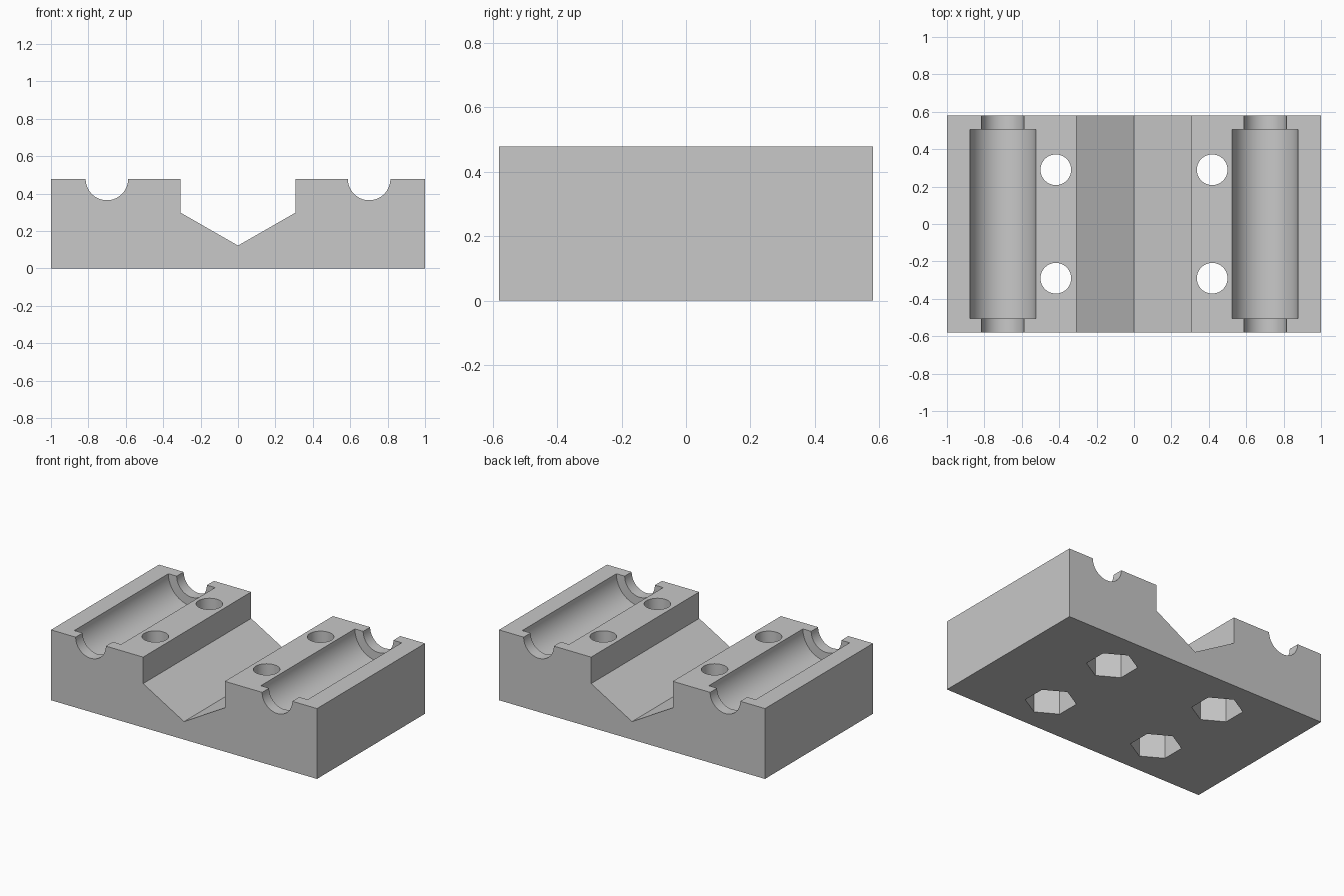
import bpy
import bmesh
from math import radians

if "Cube" in bpy.data.objects:
    bpy.data.objects.remove(bpy.data.objects["Cube"], do_unlink=True)

TOP, HALF_DEPTH = 0.478, 0.58
HOLE_X, HOLE_Y = 0.418, 0.29
GROOVE_X = 0.701

grey = bpy.data.materials.new("plain grey")
grey.use_nodes = True
colour = (0.58, 0.58, 0.58, 1)
grey.diffuse_color = colour
grey.node_tree.nodes["Principled BSDF"].inputs["Base Color"].default_value = colour

# Block: front profile with the V channel, extruded front to back
half = [(1, 0), (1, TOP), (0.307, TOP), (0.307, 0.298)]
profile = half + [(0, 0.122)] + [(-x, z) for x, z in reversed(half)]
bm = bmesh.new()
face = bm.faces.new([bm.verts.new((x, -HALF_DEPTH, z)) for x, z in profile])
extruded = bmesh.ops.extrude_face_region(bm, geom=[face])
moved = [v for v in extruded["geom"] if isinstance(v, bmesh.types.BMVert)]
bmesh.ops.translate(bm, vec=(0, 2 * HALF_DEPTH, 0), verts=moved)
bmesh.ops.recalc_face_normals(bm, faces=bm.faces)
mesh = bpy.data.meshes.new("clamp_block")
bm.to_mesh(mesh)
bm.free()
block = bpy.data.objects.new("clamp_block", mesh)
bpy.context.collection.objects.link(block)
mesh.materials.append(grey)


def cut(sides, radius, length, location, rotation=(0, 0, 0)):
    """Subtract a prism or cylinder from the block."""
    bpy.ops.mesh.primitive_cylinder_add(vertices=sides, radius=radius, depth=length,
                                        location=location, rotation=rotation)
    cutter = bpy.context.object
    cutter.hide_render = True
    cutter.data.materials.append(grey)
    mod = block.modifiers.new("cut", "BOOLEAN")
    mod.operation = "DIFFERENCE"
    mod.solver = "EXACT"
    mod.object = cutter
    bpy.ops.object.select_all(action="DESELECT")
    block.select_set(True)
    bpy.context.view_layer.objects.active = block
    bpy.ops.object.modifier_apply(modifier=mod.name)
    bpy.data.objects.remove(cutter, do_unlink=True)


for side in (-1, 1):
    # Bearing groove: wide middle, narrow ends
    lying = (radians(90), 0, 0)
    cut(64, 0.176, 1.01, (side * GROOVE_X, 0, TOP), lying)
    cut(64, 0.1135, 1.4, (side * GROOVE_X, 0, TOP), lying)
    # Screw holes with hexagonal nut pockets underneath
    for end in (-1, 1):
        spot = (side * HOLE_X, end * HOLE_Y)
        cut(48, 0.082, 1.2, (*spot, 0.2))
        cut(6, 0.158, 0.44, (*spot, 0))

bpy.ops.object.select_all(action="DESELECT")
block.select_set(True)
bpy.context.view_layer.objects.active = block
bpy.ops.object.shade_smooth_by_angle(angle=radians(30))
